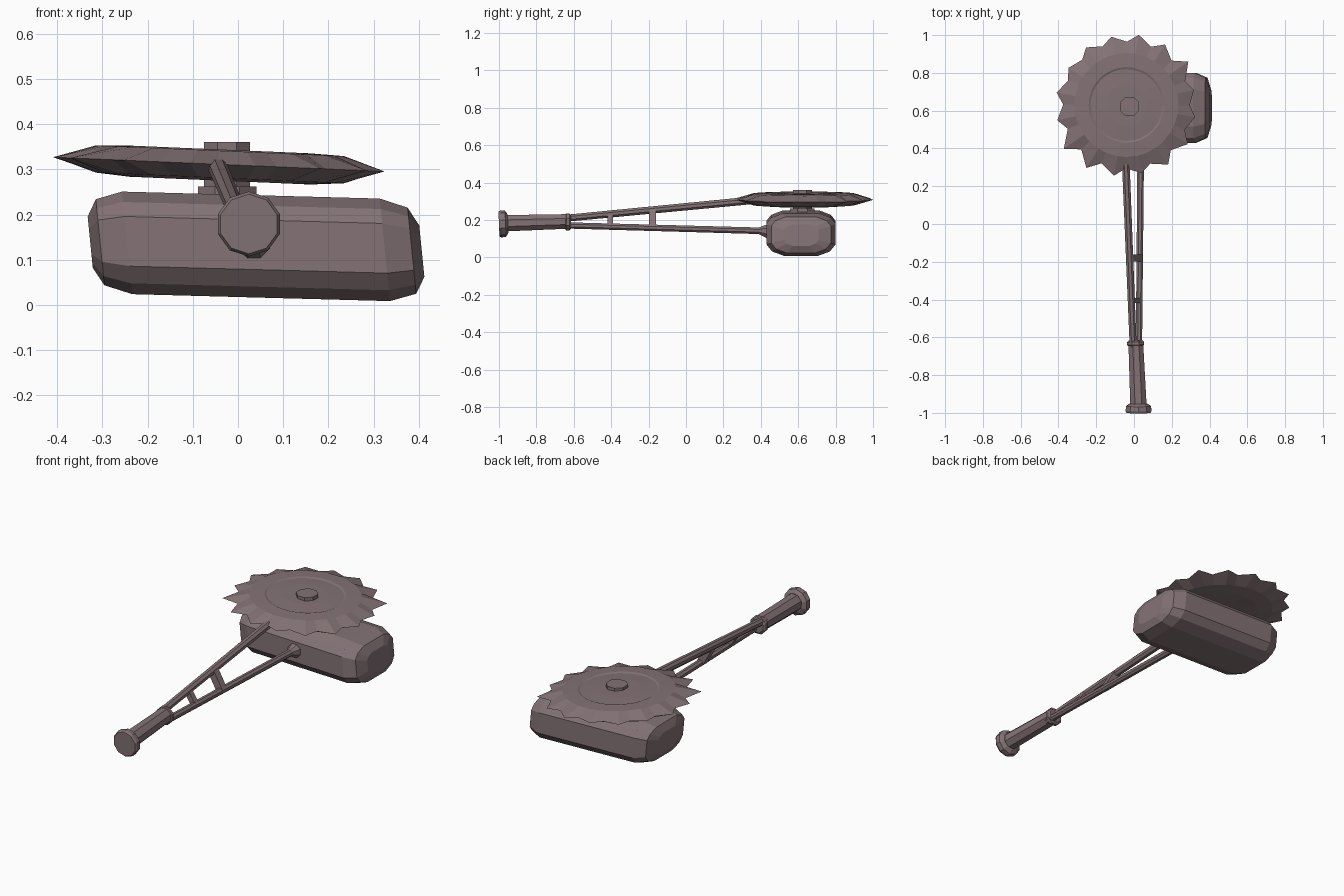
import bpy, bmesh
from math import sin, cos, radians, pi
from mathutils import Vector

if "Cube" in bpy.data.objects:
    bpy.data.objects.remove(bpy.data.objects["Cube"])

mat = bpy.data.materials.new("dull_mauve")
mat.diffuse_color = (0.23, 0.17, 0.18, 1)
mat.use_nodes = True
mat.node_tree.nodes["Principled BSDF"].inputs["Base Color"].default_value = mat.diffuse_color


def loft(name, rings):
    """Skin a list of equal-length vertex rings and cap both ends."""
    bm = bmesh.new()
    loops = [[bm.verts.new(p) for p in ring] for ring in rings]
    n = len(loops[0])
    for a, b in zip(loops, loops[1:]):
        for i in range(n):
            j = (i + 1) % n
            bm.faces.new((a[i], a[j], b[j], b[i]))
    bm.faces.new(loops[0][::-1])
    bm.faces.new(loops[-1])
    bmesh.ops.recalc_face_normals(bm, faces=bm.faces)
    mesh = bpy.data.meshes.new(name)
    bm.to_mesh(mesh)
    bm.free()
    mesh.materials.append(mat)
    ob = bpy.data.objects.new(name, mesh)
    bpy.context.collection.objects.link(ob)
    return ob


def rod(name, stations, sides=8, turn=0.5):
    """Faceted rod through (point, radius) stations."""
    axis = (Vector(stations[-1][0]) - Vector(stations[0][0])).normalized()
    side = axis.cross(Vector((0, 0, 1)))
    side = side.normalized() if side.length > 0.01 else Vector((1, 0, 0))
    up = side.cross(axis)
    angles = [2 * pi * (i + turn) / sides for i in range(sides)]
    return loft(name, [[Vector(p) + r * (cos(a) * side + sin(a) * up) for a in angles]
                       for p, r in stations])


# Hammer block: bulging section, stepped-in ends, slightly skewed
section = [(-.185, -.05), (-.155, -.088), (-.09, -.112), (.09, -.112), (.155, -.088), (.185, -.05),
           (.185, .06), (.16, .092), (.10, .115), (-.10, .115), (-.16, .092), (-.185, .06)]
half = [(.285, 1, 1), (.345, .86, .84), (.367, .5, .5)]
steps = [(-x, a, b) for x, a, b in half[::-1]] + half


def skew(x, y, z):
    return (.04 + x - .10 * z, .615 + y, .128 + z - .027 * x)


loft("hammer_block", [[skew(x, a * y, b * z) for y, z in section] for x, a, b in steps])

# Toothed disc: uneven saw teeth on a lens-shaped plate
tips = [.40, .38, .377, .37, .372, .365, .375, .375, .405, .395, .38, .37, .385, .385, .37, .365]
teeth = len(tips)


def disc_ring(scale, z, toothed=False, tip_scale=1):
    ring = []
    for i, tip in enumerate(tips):
        base = 35 + 360 / teeth * i
        for ang, r in ((base, tip), (base + 9.5, .335)):
            r = r * scale if toothed else scale
            x, y = r * cos(radians(ang)), r * sin(radians(ang))
            ring.append((-.04 + x, .63 + y, .311 + z - .043 * x))
    return ring


loft("toothed_disc", [disc_ring(.11, -.033), disc_ring(.20, -.036), disc_ring(.275, -.030),
                      disc_ring(1, 0, True),
                      disc_ring(.275, .030), disc_ring(.20, .033), disc_ring(.19, .029),
                      disc_ring(.11, .033)])

# Hub pinning the disc to the block
c = (-.024, .622)
rod("hub_pin", [((*c, .22), .055), ((*c, .36), .055)], 8)
rod("hub_washer", [((*c, .24), .07), ((*c, .262), .07)], 8)

# Handle grip, collar and pommel
rod("grip", [((.024, -.97, .183), .047), ((.009, -.62, .193), .042)], 8)
rod("grip_collar", [((.009, -.645, .190), .043), ((.009, -.64, .190), .049),
                    ((.008, -.625, .190), .049), ((.008, -.615, .190), .038)], 8)
rod("pommel", [((.024, -1.0, .179), .066), ((.024, -.99, .179), .072),
               ((.024, -.965, .180), .070), ((.024, -.952, .181), .05)], 10)

# Two struts spreading from the grip to the disc and the block
rod("upper_strut", [((-.004, -.66, .208), .02), ((-.045, .36, .306), .022)], 8)
rod("lower_strut", [((.026, -.66, .172), .018), ((.036, .42, .142), .019)], 8)
rod("lower_strut_socket", [((.035, .39, .143), .019), ((.035, .42, .142), .034),
                           ((.035, .45, .138), .046), ((.036, .49, .134), .048)], 8)

# Short braces between the struts
for name, y, r in (("rear_brace", -.405, .02), ("front_brace", -.18, .027)):
    t = (y + .66) / 1.05
    low = (.026 + .01 * t, y, .172 - .03 * t)
    high = (-.004 - .041 * t, y, .208 + .098 * t)
    rod(name, [(low, r), (high, r)], 4)
